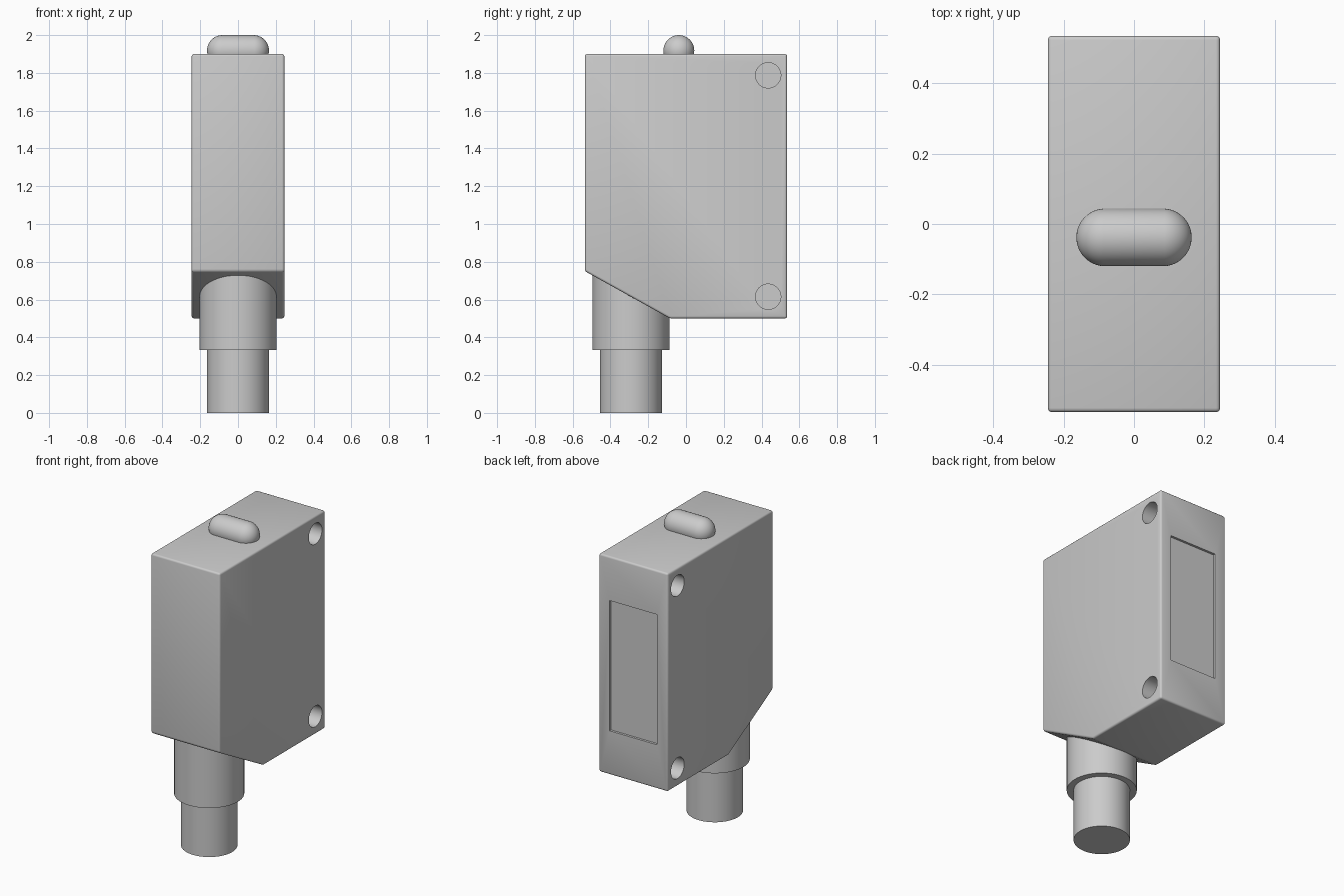
import bpy, bmesh, math
from mathutils import Matrix, Vector

if "Cube" in bpy.data.objects:
    bpy.data.objects.remove(bpy.data.objects["Cube"])


def make_object(name, bm):
    bmesh.ops.recalc_face_normals(bm, faces=bm.faces)
    mesh = bpy.data.meshes.new(name)
    bm.to_mesh(mesh)
    bm.free()
    obj = bpy.data.objects.new(name, mesh)
    bpy.context.collection.objects.link(obj)
    return obj


def activate(obj):
    bpy.ops.object.select_all(action='DESELECT')
    obj.select_set(True)
    bpy.context.view_layer.objects.active = obj


def smooth(obj):
    activate(obj)
    bpy.ops.object.shade_smooth_by_angle(angle=math.radians(35))


def add_cylinder(bm, radius, length, centre, axis='Z', sides=64):
    turn = Matrix.Rotation(math.pi / 2, 4, 'Y') if axis == 'X' else Matrix()
    bmesh.ops.create_cone(bm, cap_ends=True, segments=sides, radius1=radius,
                          radius2=radius, depth=length,
                          matrix=Matrix.Translation(centre) @ turn)


# Housing: side profile (y, z) extruded across x, edges rounded
W = 0.245
profile = [(-0.535, 0.75), (-0.085, 0.5), (0.535, 0.5), (0.535, 1.9), (-0.535, 1.9)]
bm = bmesh.new()
face = bm.faces.new([bm.verts.new((-W, y, z)) for y, z in profile])
ext = bmesh.ops.extrude_face_region(bm, geom=[face])
bmesh.ops.translate(bm, vec=(2 * W, 0, 0),
                    verts=[v for v in ext['geom'] if isinstance(v, bmesh.types.BMVert)])
bmesh.ops.recalc_face_normals(bm, faces=bm.faces)
bmesh.ops.bevel(bm, geom=bm.edges[:], offset=0.012, segments=3, profile=0.5,
                affect='EDGES')
housing = make_object("housing", bm)

# Cutters: blind screw holes on both sides, and the shallow rear window
bm = bmesh.new()
for side in (-1, 1):
    for z in (0.615, 1.787):
        add_cylinder(bm, 0.067, 0.3, (side * 0.16, 0.435, z), 'X', 48)
holes = make_object("screw_hole_cutter", bm)
bm = bmesh.new()
bmesh.ops.create_cube(bm, size=1, matrix=Matrix.Translation((0, 0.57, 1.2))
                      @ Matrix.Diagonal((0.336, 0.1, 0.836, 1)))
window = make_object("window_cutter", bm)

for cutter in (holes, window):
    activate(housing)
    mod = housing.modifiers.new("cut", 'BOOLEAN')
    mod.operation = 'DIFFERENCE'
    mod.solver = 'EXACT'
    mod.object = cutter
    bpy.ops.object.modifier_apply(modifier=mod.name)
    bpy.data.objects.remove(cutter)
smooth(housing)

# Connector: wide collar running into the sloped face, narrower plug below
for name, radius, low, high in (("connector_collar", 0.204, 0.333, 0.735),
                                ("connector_plug", 0.164, 0.0, 0.34)):
    bm = bmesh.new()
    add_cylinder(bm, radius, high - low, (0, -0.292, (low + high) / 2))
    smooth(make_object(name, bm))

# Indicator lamp: sphere stretched into a capsule along x
bm = bmesh.new()
R = 0.082
bmesh.ops.create_uvsphere(bm, u_segments=48, v_segments=25, radius=R,
                          matrix=Matrix.Rotation(math.pi / 2, 4, 'Y'))
for v in bm.verts:
    v.co += Vector((math.copysign(0.082, v.co.x), -0.038, 2.0 - R))
smooth(make_object("indicator_lamp", bm))
